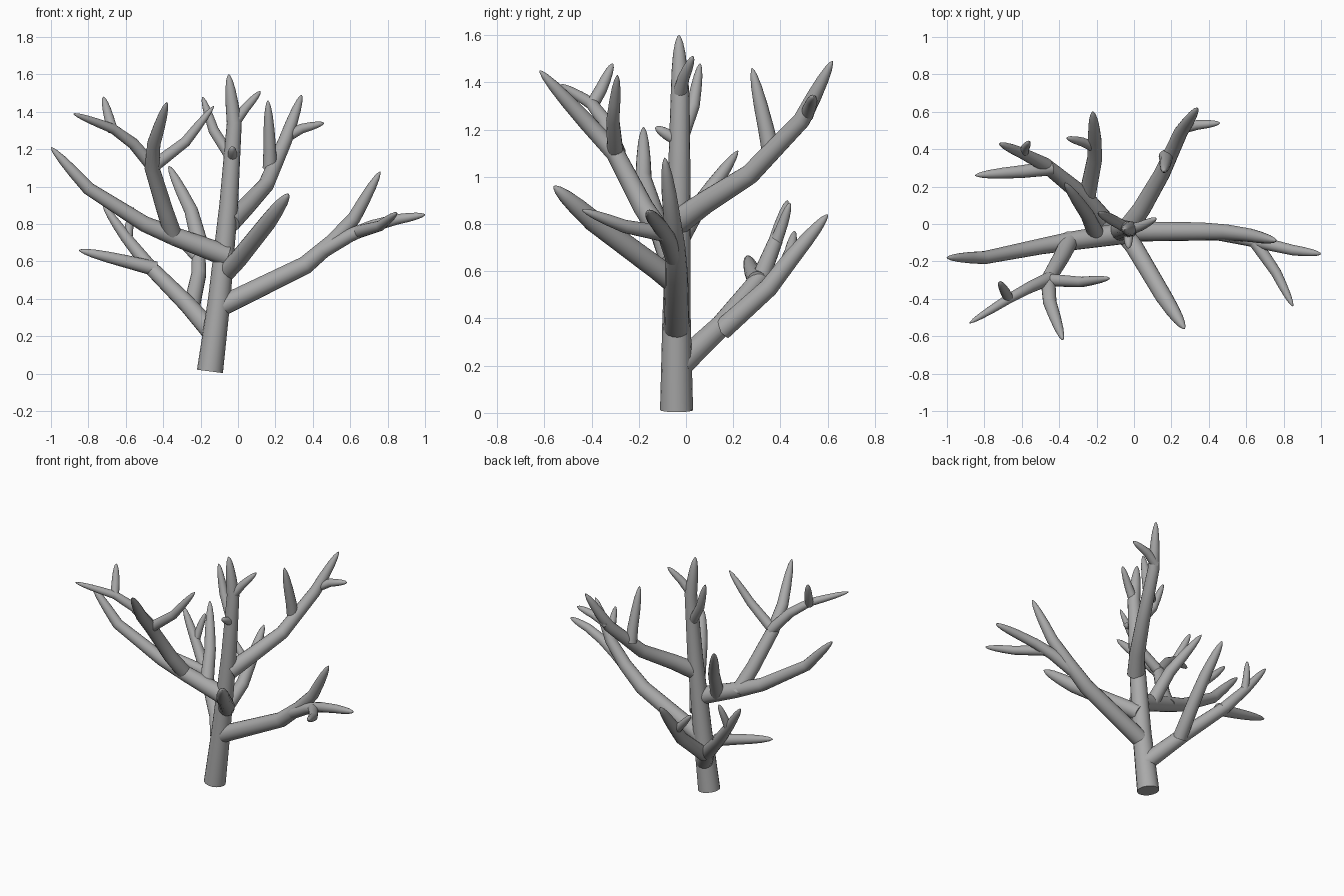
import bpy, bmesh, math
from mathutils import Vector

cube = bpy.data.objects.get("Cube")
if cube:
    bpy.data.objects.remove(cube, do_unlink=True)

bark = bpy.data.materials.new("grey_bark")
bark.use_nodes = True
colour = (0.4, 0.4, 0.4, 1)
bark.diffuse_color = colour
bark.node_tree.nodes["Principled BSDF"].inputs["Base Color"].default_value = colour

SIDES = 16


def branch(name, r0, r1, *path):
    """Tube along path, narrowing from r0 to r1, then closing to a rounded tip."""
    pts = [Vector(p) for p in path]
    n = len(pts) - 1
    rings = [(p, r0 + (r1 - r0) * i / max(n - 1, 1)) for i, p in enumerate(pts[:-1])]
    last, tip = pts[-2], pts[-1]
    base_r = rings[-1][1]
    for t, k in ((0.4, 0.86), (0.7, 0.66), (0.88, 0.43), (0.97, 0.2), (1, 0.05)):
        rings.append((last.lerp(tip, t), base_r * k))

    bm = bmesh.new()
    loops, side, old = [], None, None
    for i, (p, r) in enumerate(rings):
        before = (p - rings[i - 1][0]).normalized() if i else Vector()
        after = (rings[i + 1][0] - p).normalized() if i < len(rings) - 1 else Vector()
        axis = (before + after).normalized()
        if side is None:
            side = axis.orthogonal().normalized()
        else:
            side = old.rotation_difference(axis) @ side
        old = axis
        up = axis.cross(side)
        loops.append([bm.verts.new(p + r * (side * math.cos(a) + up * math.sin(a)))
                      for a in (math.tau * j / SIDES for j in range(SIDES))])
    for a, b in zip(loops, loops[1:]):
        for j in range(SIDES):
            k = (j + 1) % SIDES
            bm.faces.new((a[j], a[k], b[k], b[j]))
    bm.faces.new(loops[0][::-1])
    bm.faces.new(loops[-1])
    for f in bm.faces:
        f.smooth = len(f.verts) == 4
    mesh = bpy.data.meshes.new(name)
    bm.to_mesh(mesh)
    bm.free()
    mesh.materials.append(bark)
    obj = bpy.data.objects.new(name, mesh)
    bpy.context.collection.objects.link(obj)


# Trunk and its upper twigs
branch("trunk", .07, .04, (-.15, -.04, .012), (-.1, -.04, .4), (-.05, -.03, .9),
       (-.02, -.025, 1.34), (-.05, -.03, 1.6))
branch("trunk_twig_left", .03, .025, (-.02, -.03, 1.34), (.04, -.01, 1.42), (.12, .03, 1.51))
branch("trunk_twig_right", .03, .028, (-.04, -.02, 1.16), (-.13, .03, 1.3), (-.19, .06, 1.48))
branch("trunk_twig_front", .026, .024, (-.03, -.03, 1.15), (-.03, -.08, 1.18), (-.03, -.13, 1.21))

# Left limb
branch("left_limb", .055, .036, (-.09, -.04, .36), (.36, -.04, .58), (.5, -.045, .7),
       (.62, -.06, .83), (.76, -.09, 1.08))
branch("left_limb_fork", .04, .028, (.46, -.05, .66), (.6, -.08, .74), (.72, -.11, .79),
       (.85, -.14, .825), (1, -.16, .85))
branch("left_limb_twig", .034, .028, (.65, -.1, .76), (.76, -.26, .79), (.85, -.44, .86))

# Front limb
branch("front_limb", .052, .045, (-.07, -.03, .54), (0, -.12, .61), (.16, -.39, .81),
       (.27, -.56, .96))

# Right limb with its forked upright
branch("right_limb", .058, .035, (-.06, -.05, .63), (-.33, -.09, .73), (-.5, -.12, .8),
       (-.8, -.18, .99), (-1, -.18, 1.21))
branch("right_upright", .048, .036, (-.34, -.08, .72), (-.39, -.18, .87), (-.46, -.3, 1.1),
       (-.45, -.42, 1.23), (-.38, -.62, 1.45))
branch("right_upright_outer", .036, .026, (-.45, -.29, 1.1), (-.56, -.34, 1.23),
       (-.67, -.4, 1.31), (-.88, -.53, 1.39))
branch("right_upright_twig", .028, .026, (-.67, -.4, 1.3), (-.69, -.36, 1.37), (-.72, -.31, 1.48))
branch("right_upright_inner", .034, .028, (-.45, -.3, 1.11), (-.28, -.31, 1.24), (-.13, -.29, 1.43))
branch("right_limb_back_shoot", .045, .037, (-.2, -.06, .68), (-.25, .05, .87), (-.37, .22, 1.11))

# Low back limb
branch("back_low_limb", .055, .03, (-.12, -.03, .2), (-.27, .15, .37), (-.48, .32, .58),
       (-.6, .38, .73), (-.72, .43, .9))
branch("back_low_outer", .04, .034, (-.44, .3, .56), (-.6, .28, .6), (-.85, .26, .66))
branch("back_low_twig", .026, .022, (-.59, .38, .72), (-.58, .41, .8), (-.56, .44, .89))
branch("back_low_rear", .045, .036, (-.25, .15, .35), (-.21, .35, .53), (-.21, .45, .66),
       (-.22, .6, .84))
branch("back_low_rear_twig", .028, .024, (-.21, .41, .61), (-.28, .44, .68), (-.36, .46, .77))

# High back limb
branch("back_high_limb", .055, .037, (-.04, -.03, .81), (.04, .08, .89), (.15, .27, 1.01),
       (.25, .49, 1.24), (.34, .62, 1.49))
branch("back_high_twig", .03, .026, (.25, .51, 1.26), (.34, .53, 1.31), (.46, .54, 1.34))
branch("back_high_upright", .038, .034, (.17, .36, 1.1), (.17, .34, 1.2), (.16, .28, 1.46))
